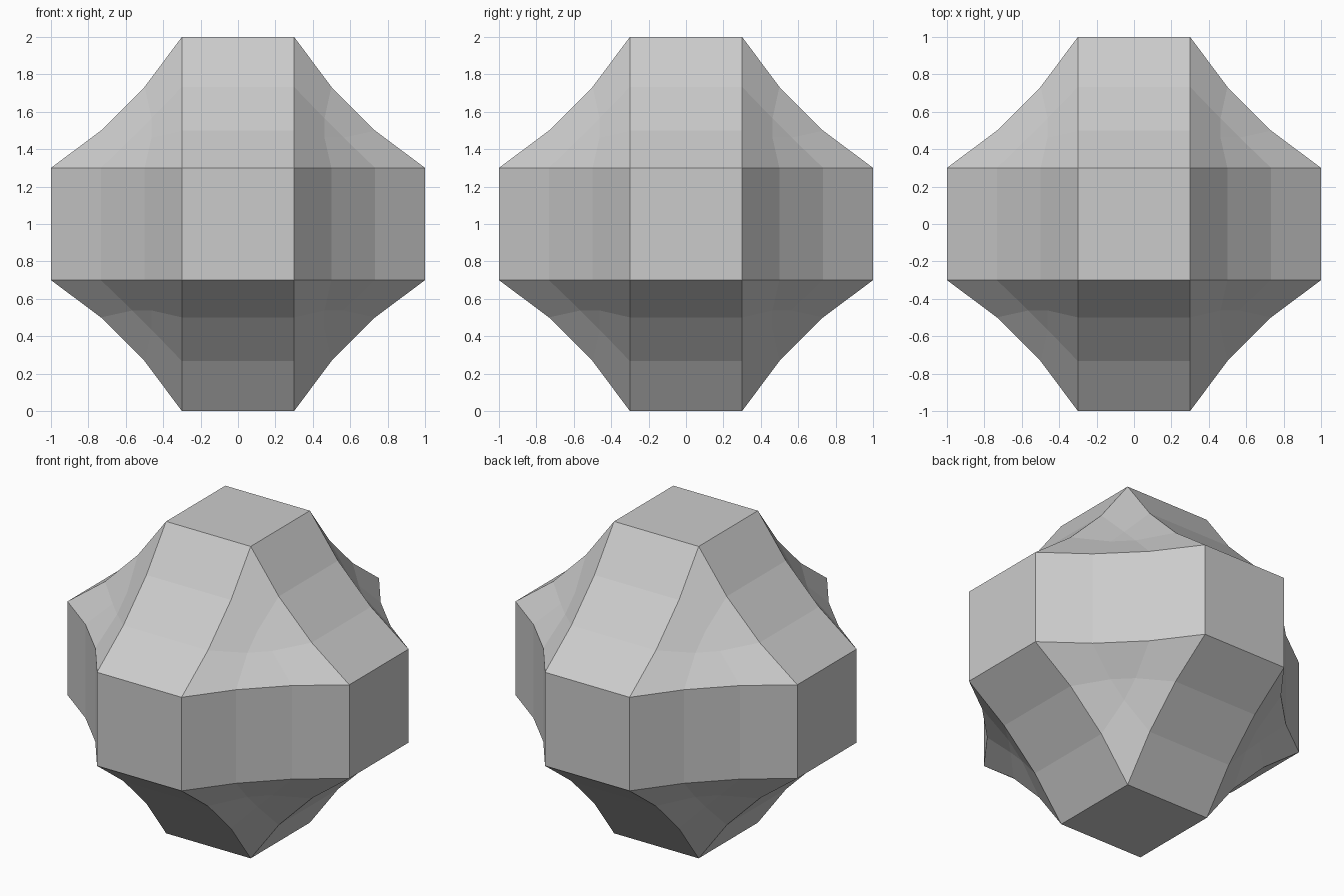
import bpy

if "Cube" in bpy.data.objects:
    bpy.data.objects.remove(bpy.data.objects["Cube"])

# Block: a two-unit cube standing on the ground
bpy.ops.mesh.primitive_cube_add(size=2, location=(0, 0, 1))
block = bpy.context.object
block.name = "bevelled_block"

# Wide, slightly hollow three-step bevel on every edge
bevel = block.modifiers.new("hollow_bevel", 'BEVEL')
bevel.offset_type = 'OFFSET'
bevel.width = 0.7
bevel.segments = 3
bevel.profile = 0.2
bevel.limit_method = 'NONE'
bevel.use_clamp_overlap = True
